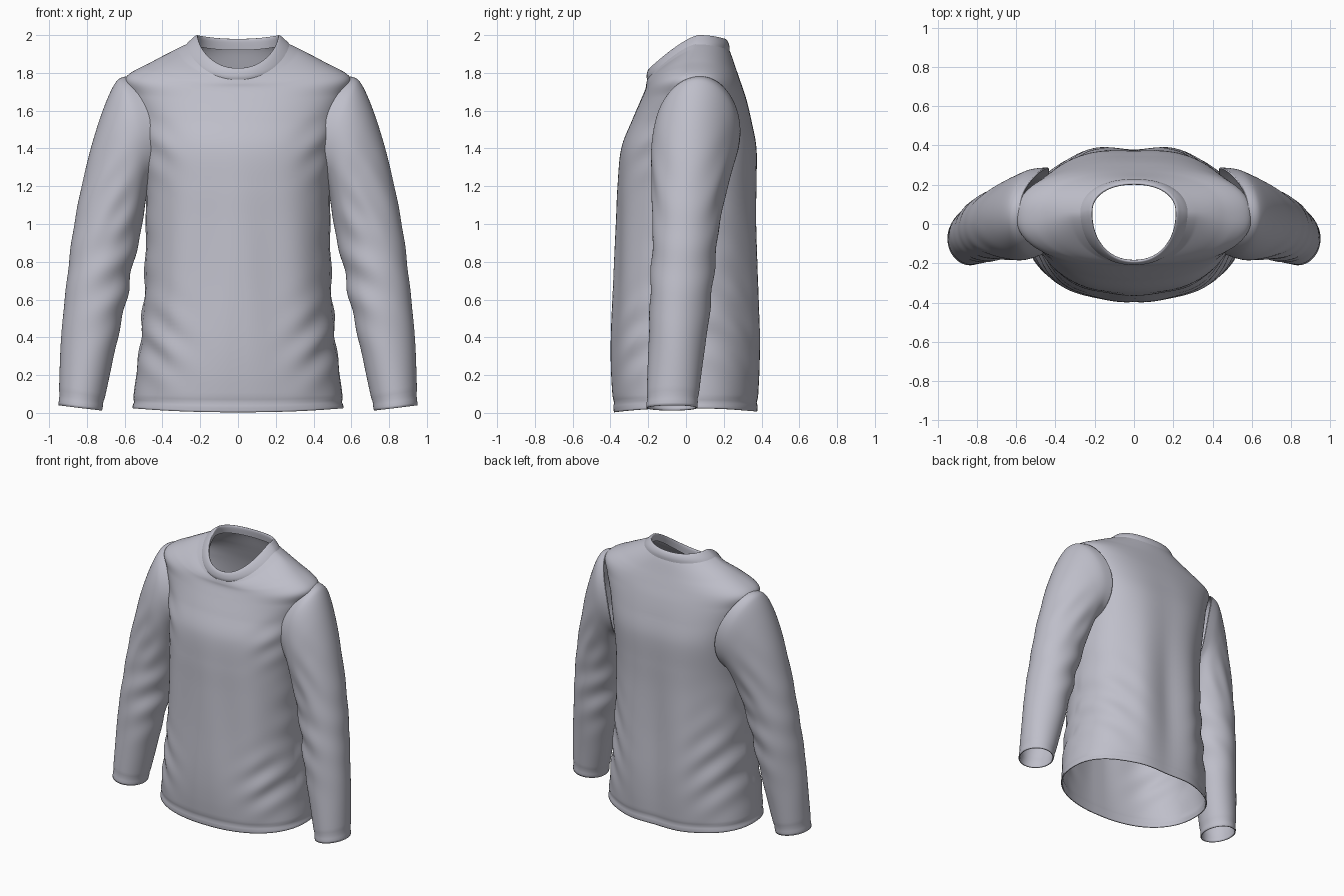
import bpy
import bmesh
from math import sin, cos, pi, exp, hypot, copysign

SIDES = 112
STEPS = 12

cube = bpy.data.objects.get("Cube")
if cube:
    bpy.data.objects.remove(cube, do_unlink=True)

fabric = bpy.data.materials.new("lilac grey fabric")
fabric.use_nodes = True
colour = (0.52, 0.52, 0.59, 1)
fabric.diffuse_color = colour
shader = next(n for n in fabric.node_tree.nodes if n.type == 'BSDF_PRINCIPLED')
shader.inputs["Base Color"].default_value = colour
shader.inputs["Roughness"].default_value = 0.8


def bell(value, centre, width):
    return exp(-((value - centre) / width) ** 2)


def clamp(value):
    return max(0.0, min(1.0, value))


def power(value, exponent):
    return copysign(abs(value) ** exponent, value)


def smooth_rows(rows, steps):
    """Catmull-Rom interpolation through the control rows."""
    result = []
    last = len(rows) - 1
    for i in range(last):
        a, b = rows[max(i - 1, 0)], rows[i]
        c, d = rows[i + 1], rows[min(i + 2, last)]
        for k in range(steps):
            t = k / steps
            result.append([
                q + t / 2 * (r - p + t * (2 * p - 5 * q + 4 * r - s + t * (3 * (q - r) + s - p)))
                for p, q, r, s in zip(a, b, c, d)])
    return result + [list(rows[-1])]


def loft(name, rings, thickness=0.0, opening=None):
    """Skin a stack of rings into one smooth open tube, leaving out any opening."""
    bm = bmesh.new()
    loops = [[bm.verts.new(p) for p in ring] for ring in rings]
    for low, high in zip(loops, loops[1:]):
        for i in range(SIDES):
            j = (i + 1) % SIDES
            if not (opening and opening(low[i].co)):
                bm.faces.new((low[i], low[j], high[j], high[i])).smooth = True
    bmesh.ops.delete(bm, geom=[v for v in bm.verts if not v.link_faces], context='VERTS')
    mesh = bpy.data.meshes.new(name)
    bm.to_mesh(mesh)
    bm.free()
    mesh.materials.append(fabric)
    obj = bpy.data.objects.new(name, mesh)
    bpy.context.scene.collection.objects.link(obj)
    if thickness:
        wall = obj.modifiers.new("cloth thickness", 'SOLIDIFY')
        wall.thickness = thickness
        wall.offset = -1
    return obj


def armhole(point):
    """True where the torso wall opens into a sleeve."""
    return abs(point.x) > 0.36 and hypot((point.y - 0.06) / 0.185, (point.z - 1.46) / 0.265) < 1


def body_folds(x, y, z):
    """Outward offset for draped cloth on the torso."""
    side = abs(x)
    d = 0.0
    if y < 0:
        # long drapes, diagonal waist folds and chest pulls
        d += 0.006 * sin(21 * side + 1.5 * z) * bell(z, 0.75, 0.5)
        d += 0.009 * sin(30 * (z - 0.8 * side)) * bell(side, 0.42, 0.14) * bell(z, 0.38, 0.2)
        d += 0.005 * sin(34 * (z - 0.7 * side)) * bell(side, 0.42, 0.1) * bell(z, 1.4, 0.16)
    else:
        # spine hollow between two hanging drapes
        d += 0.018 * (bell(side, 0.21, 0.1) - bell(side, 0, 0.09)) * bell(z, 0.6, 0.6)
        d += 0.008 * sin(28 * (z - 0.9 * side)) * bell(side, 0.42, 0.15) * bell(z, 0.5, 0.3)
    d += 0.004 * sin(26 * z) * bell(side, 0.5, 0.06) * bell(z, 0.75, 0.35)
    # stitched hem
    return d - 0.006 * bell(z, 0.058, 0.014)


def body_ring(row, folds=True):
    front_y, front_z, side_x, side_y, side_z, back_y, back_z = row
    near_neck = clamp((side_z - 1.83) / 0.1)
    ring = []
    for i in range(SIDES):
        c, s = cos(2 * pi * i / SIDES), sin(2 * pi * i / SIDES)
        square = 0.87 + 0.05 * near_neck
        # broad shoulder blades behind, a round scooped neckline in front
        if s > 0:
            end_y, end_z, drop = back_y, back_z, s * s
            square -= 0.13 * bell(side_z, 1.45, 0.25)
        else:
            end_y, end_z, drop = front_y, front_z, abs(s) ** (2 - 0.75 * near_neck)
        x = side_x * power(c, square)
        y = side_y + (end_y - side_y) * abs(s) ** square
        z = side_z + (end_z - side_z) * drop
        if folds:
            d = body_folds(x, y, z) * clamp((1.75 - z) / 0.2) / hypot(x, y)
            x, y = x * (1 + d), y * (1 + d)
        ring.append((x, y, z))
    return ring


def level(z, half_width, front_y, back_y):
    return (front_y, z, half_width, 0.0, z, back_y, z)


# torso: level rings to the chest, then rings that climb over the shoulders
torso = [
    (-0.382, 0.003, 0.56, 0.0, 0.025, 0.38, 0.006),
    level(0.2, 0.54, -0.395, 0.39),
    level(0.4, 0.515, -0.395, 0.392),
    level(0.7, 0.495, -0.38, 0.382),
    level(1.0, 0.488, -0.367, 0.375),
    level(1.2, 0.488, -0.36, 0.376),
    level(1.4, 0.5, -0.342, 0.375),
    (-0.285, 1.55, 0.53, 0.03, 1.55, 0.347, 1.55),
    (-0.24, 1.655, 0.57, 0.04, 1.68, 0.32, 1.66),
    (-0.215, 1.715, 0.592, 0.04, 1.778, 0.29, 1.75),
    (-0.21, 1.745, 0.45, 0.045, 1.862, 0.262, 1.83),
    (-0.205, 1.765, 0.32, 0.05, 1.929, 0.238, 1.9),
    (-0.2, 1.78, 0.262, 0.05, 1.957, 0.222, 1.937),
]
loft("torso", [body_ring(r) for r in smooth_rows(torso, STEPS)], 0.008, armhole)

# flat neckband, rolled over into the opening
collar = [
    (-0.204, 1.76, 0.28, 0.05, 1.944, 0.23, 1.92),
    (-0.209, 1.78, 0.262, 0.055, 1.964, 0.229, 1.945),
    (-0.204, 1.808, 0.24, 0.06, 1.984, 0.221, 1.967),
    (-0.193, 1.825, 0.219, 0.065, 2.0, 0.208, 1.98),
    (-0.183, 1.815, 0.212, 0.06, 1.985, 0.2, 1.97),
    (-0.183, 1.76, 0.22, 0.055, 1.94, 0.205, 1.92),
]
loft("neckband", [body_ring(r, False) for r in smooth_rows(collar, 4)])

# sleeve stations, cuff to shoulder:
# outer x and z, inner x and z, front y, back y, bow of the seam around the body
sleeve = [
    (0.95, 0.04, 0.72, 0.012, -0.21, 0.06, 0),
    (0.937, 0.35, 0.662, 0.27, -0.2, 0.095, 0),
    (0.912, 0.65, 0.607, 0.52, -0.193, 0.13, 0),
    (0.875, 0.95, 0.56, 0.76, -0.18, 0.16, 0),
    (0.832, 1.18, 0.527, 0.9, -0.177, 0.185, 0),
    (0.774, 1.42, 0.503, 1.02, -0.182, 0.22, 0.01),
    (0.705, 1.63, 0.492, 1.1, -0.185, 0.255, 0.025),
    (0.642, 1.757, 0.48, 1.16, -0.172, 0.28, 0.045),
    (0.582, 1.783, 0.465, 1.19, -0.145, 0.288, 0.08),
]


def sleeve_ring(row, side):
    outer_x, outer_z, inner_x, inner_z, front_y, back_y, bow = row
    mid_x, mid_y, mid_z = (outer_x + inner_x) / 2, (front_y + back_y) / 2, (outer_z + inner_z) / 2
    ring = []
    for i in range(SIDES):
        a = 2 * pi * i / SIDES
        c, s = cos(a), sin(a)
        z = mid_z + c * (outer_z - inner_z) / 2
        inward = 0.25 + 0.75 * clamp(0.5 - c)
        # elbow creases, upper-arm pulls and cuff stitching
        d = 0.045 * sin(27 * z + 3 * c) * bell(mid_z, 0.75, 0.25) * inward
        d += 0.02 * sin(18 * z + 8 * c) * bell(mid_z, 1.1, 0.18) * abs(s)
        d += 0.02 * sin(3 * a + 5 * z) * bell(mid_z, 0.4, 0.25)
        d -= 0.03 * bell(mid_z, 0.075, 0.016)
        x = mid_x + c * (outer_x - inner_x) / 2 * (1 + d) - bow * s * s
        y = mid_y + s * (back_y - front_y) / 2 * (1 + d)
        ring.append((side * x, y, z))
    return ring


for side, name in ((1, "left_sleeve"), (-1, "right_sleeve")):
    rings = [sleeve_ring(r, side) for r in smooth_rows(sleeve, STEPS)]
    # reversed order keeps the mirrored sleeve facing outward
    loft(name, rings[::side], 0.008)
